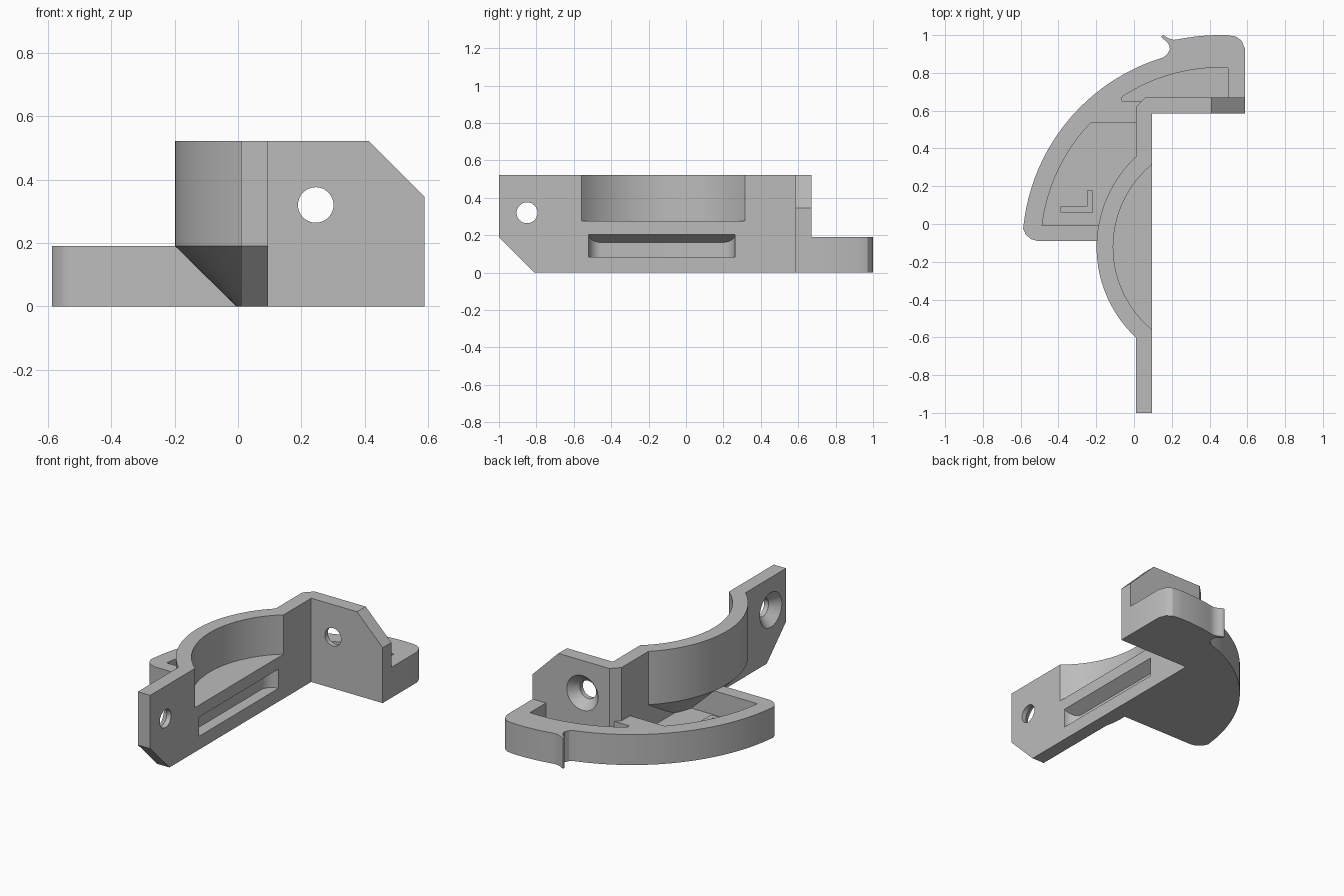
import bpy, bmesh, math
from mathutils import Matrix, Vector

if "Cube" in bpy.data.objects:
    bpy.data.objects.remove(bpy.data.objects["Cube"])

grey = bpy.data.materials.new("plain grey")
grey.diffuse_color = (0.5, 0.5, 0.5, 1)
grey.use_nodes = True
grey.node_tree.nodes["Principled BSDF"].inputs["Base Color"].default_value = grey.diffuse_color
CX, CY = 0.457, -0.122          # shared centre of all large arcs
T = 0.19                        # tray height
H = 0.522                       # wall height


def loft(name, rings):
    """Solid through equally long rings of 3D points."""
    bm = bmesh.new()
    vs = [[bm.verts.new(p) for p in r] for r in rings]
    n = len(vs[0])
    for a, b in zip(vs, vs[1:]):
        for i in range(n):
            j = (i + 1) % n
            bm.faces.new((a[i], a[j], b[j], b[i]))
    bm.faces.new(vs[0][::-1])
    bm.faces.new(vs[-1])
    bmesh.ops.recalc_face_normals(bm, faces=bm.faces)
    me = bpy.data.meshes.new(name)
    bm.to_mesh(me)
    bm.free()
    me.materials.append(grey)
    ob = bpy.data.objects.new(name, me)
    bpy.context.collection.objects.link(ob)
    return ob


def prism(name, pts, lo, hi, axis="z"):
    """Extrude a 2D outline along an axis."""
    put = {"x": lambda a, b, t: (t, a, b),
           "y": lambda a, b, t: (a, t, b),
           "z": lambda a, b, t: (a, b, t)}[axis]
    return loft(name, [[put(a, b, t) for a, b in pts] for t in (lo, hi)])


def combine(ob, other, op):
    """Apply a boolean and discard the helper."""
    m = ob.modifiers.new("cut", "BOOLEAN")
    m.operation, m.object, m.solver = op, other, "EXACT"
    dg = bpy.context.evaluated_depsgraph_get()
    me = bpy.data.meshes.new_from_object(ob.evaluated_get(dg))
    ob.modifiers.clear()
    ob.data = me
    bpy.data.objects.remove(other)


def arc(r, a0, a1, n=32):
    return [(CX + r * math.cos(math.radians(a0 + (a1 - a0) * i / n)),
             CY + r * math.sin(math.radians(a0 + (a1 - a0) * i / n))) for i in range(n + 1)]


def segment(r, x, n=48):
    """Circle segment to the left of the given x."""
    a = math.degrees(math.acos((CX - x) / r))
    return arc(r, 180 - a, 180 + a, n)


def angle_at_x(r, x):
    return math.degrees(math.acos((x - CX) / r))


def angle_at_y(r, y):
    return 180 - math.degrees(math.asin((y - CY) / r))


# Tray: curved outer rim with a small hook
outline = [(0.05, -0.09), (-0.51, -0.09), (-0.545, -0.08), (-0.572, -0.057), (-0.587, -0.025)]
outline += arc(1.048, angle_at_y(1.048, 0.01), angle_at_x(1.048, 0.155), 48)
outline += [(0.178, 0.9), (0.19, 0.925), (0.185, 0.95), (0.165, 0.972), (0.145, 0.988),
            (0.148, 0.998), (0.16, 0.997), (0.185, 0.982), (0.21, 0.975)]
outline += arc(1.122, angle_at_x(1.122, 0.23), angle_at_x(1.122, 0.5), 12)
outline += [(0.54, 0.992), (0.57, 0.97), (0.588, 0.925), (0.588, 0.6), (0.05, 0.6)]
tray = prism("bracket_and_tray", outline, 0, T)

# Tray pockets
R = 0.95
left = [(0.03, -0.008)] + arc(R, angle_at_y(R, -0.008), angle_at_y(R, 0.537)) + [(0.03, 0.537)]
back = [(0.497, 0.65), (-0.09, 0.65)] + arc(R, angle_at_y(R, 0.672), angle_at_x(R, 0.497))
back[1] = (back[2][0], 0.65)
for pts in (left, back):
    combine(tray, prism("pocket", pts, 0.04, 0.3), "DIFFERENCE")

# Long wall with a clipped lower corner, and short wall with a clipped upper corner
long_wall = prism("long_wall", [(-1, T), (-0.81, 0), (0.67, 0), (0.67, H), (-1, H)],
                  0.01, 0.095, "x")
short_wall = prism("short_wall", [(0.01, 0), (0.588, 0), (0.588, 0.345), (0.411, H), (0.01, H)],
                   0.585, 0.67, "y")
combine(long_wall, short_wall, "UNION")
combine(long_wall, prism("corner_cut", [(-0.05, 0.56), (0.07, 0.68), (-0.05, 0.68)], -0.1, 0.7),
        "DIFFERENCE")

# Bulged cup with a conical underside
cup = loft("cup", [[(x, y, z) for x, y in segment(r, 0.05)]
                   for z, r in ((0, 0.462), (T, 0.655), (H, 0.655))])
combine(long_wall, cup, "UNION")
combine(tray, long_wall, "UNION")
hollow = segment(0.567, 0.095) + [(0.2, CY - 0.437), (0.2, CY + 0.437)]
combine(tray, prism("cup_hollow", hollow, 0.277, 0.7), "DIFFERENCE")


# Strap slot with rounded inner corners and a sloping ceiling
def slot_outline():
    y0, y1, xb, r = -0.52, 0.262, 0.025, 0.07
    pts = [(0.12, y1), (0.12, y0)]
    for i in range(9):
        t = math.radians(90 * i / 8)
        pts.append((xb + r - r * math.sin(t), y0 + r - r * math.cos(t)))
    for i in range(9):
        t = math.radians(90 * i / 8)
        pts.append((xb + r - r * math.cos(t), y1 - r + r * math.sin(t)))
    return pts


so = slot_outline()
slot = loft("slot", [[(x, y, 0.083) for x, y in so],
                     [(x, y, 0.203 - 0.6 * (0.095 - x)) for x, y in so]])
combine(tray, slot, "DIFFERENCE")


# Countersunk screw holes
def screw_hole(centre, direction, r=0.056):
    d = Vector(direction)
    rot = d.to_track_quat("Z", "Y").to_matrix().to_4x4()
    m = Matrix.Translation(centre) @ rot
    rings = []
    for z, rad in ((-0.2, r), (0.03, r), (0.085, 0.108), (0.095, 0.108)):
        rings.append([m @ Vector((rad * math.cos(i * math.tau / 40),
                                  rad * math.sin(i * math.tau / 40), z)) for i in range(40)])
    combine(tray, loft("screw_hole", rings), "DIFFERENCE")


screw_hole((0.095, -0.85, 0.32), (-1, 0, 0))
screw_hole((0.245, 0.585, 0.32), (0, 1, 0))

# Small L-shaped rib on the tray floor
rib = prism("tray_rib", [(-0.39, 0.062), (-0.217, 0.062), (-0.217, 0.177), (-0.248, 0.177),
                         (-0.248, 0.093), (-0.39, 0.093)], 0.035, 0.075)

bpy.ops.object.select_all(action="DESELECT")
tray.select_set(True)
bpy.context.view_layer.objects.active = tray
bpy.ops.object.shade_smooth_by_angle(angle=math.radians(25))
